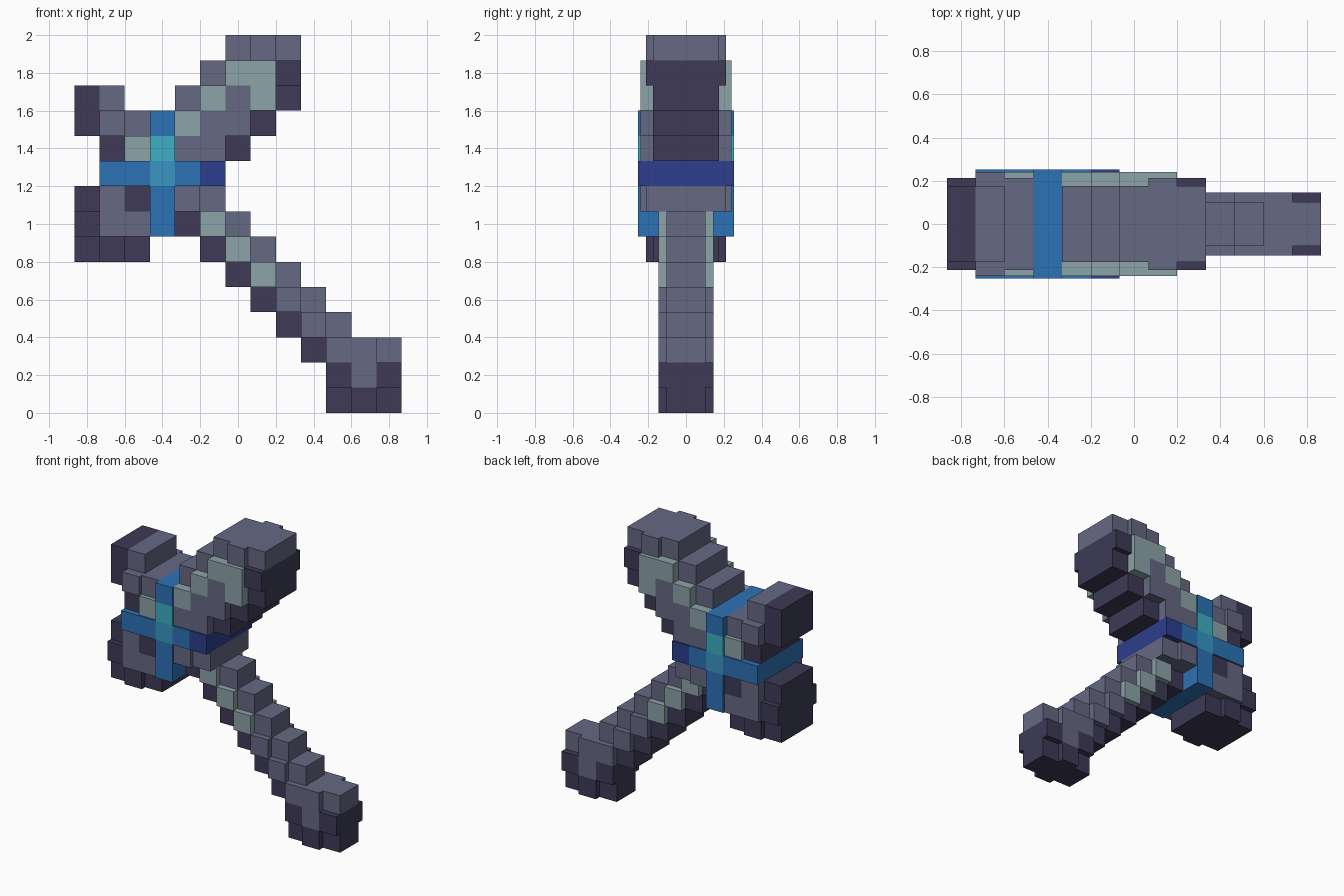
import bpy
import bmesh

if "Cube" in bpy.data.objects:
    bpy.data.objects.remove(bpy.data.objects["Cube"], do_unlink=True)

CELL = 2 / 15
LEFT = -6.5 * CELL
TOP = 2.0

# Colours (sRGB hex), keyed by the first letter of each cell
COLOURS = {
    "M": ("slate_grey", "666883"),
    "D": ("dark_slate", "3d3a56"),
    "L": ("pale_steel", "8ca3a8"),
    "B": ("bright_blue", "2c72b5"),
    "N": ("navy_blue", "2c3e8e"),
    "T": ("turquoise", "3eafc3"),
    "C": ("sky_blue", "3896c3"),
}
# Half thickness, keyed by the second letter of each cell
DEPTH = {"a": .103, "b": .145, "c": .176, "d": .213, "e": .241, "f": .253}

# Parts: (first column, first row, rows of cells from top to bottom)
PARTS = {
    "upper_left_horn": (0, 2, ["Dc Mc --",
                               "Dc Me Md",
                               "-- Dd Le"]),
    "lower_left_horn": (0, 6, ["Dc Me De",
                               "Dd Me Me",
                               "Dc Dd Dc"]),
    "right_horn": (4, 0, ["-- -- Mc Md Mc",
                          "-- Mc Le Le Dd",
                          "Mc Le Me Le Dc",
                          "Le Me Me Dc --",
                          "Me Me Dc -- --"]),
    "collar": (4, 6, ["Me Md"]),
    "vertical_band": (3, 3, ["Bf", "Tf", "Cf", "Bf", "Bf"]),
    "left_band": (1, 5, ["Bf Bf"]),
    "right_band": (4, 5, ["Bf Nf"]),
    "handle": (4, 7, ["Da Lb Ma -- -- -- --",
                      "-- Da Lb Ma -- -- --",
                      "-- -- Da Lb Ma -- --",
                      "-- -- -- Da Mb Ma --",
                      "-- -- -- -- Da Mb Ma"]),
    "pommel": (9, 12, ["Da Mb Mb Ma",
                       "-- Db Mb Db",
                       "-- Da Db Da"]),
}


def linear(hex_colour):
    values = [int(hex_colour[i:i + 2], 16) / 255 for i in (0, 2, 4)]
    return [v / 12.92 if v <= .04045 else ((v + .055) / 1.055) ** 2.4
            for v in values] + [1.0]


def make_material(name, hex_colour):
    mat = bpy.data.materials.new(name)
    mat.use_nodes = True
    mat.diffuse_color = linear(hex_colour)
    shader = next(n for n in mat.node_tree.nodes if n.type == "BSDF_PRINCIPLED")
    shader.inputs["Base Color"].default_value = mat.diffuse_color
    return mat


def read_cells(column, row, rows):
    return {(column + i, row + j): token
            for j, line in enumerate(rows)
            for i, token in enumerate(line.split()) if token != "--"}


materials = {key: make_material(*spec) for key, spec in COLOURS.items()}
cells_of = {name: read_cells(*spec) for name, spec in PARTS.items()}
thickness = {cell: DEPTH[token[1]]
             for cells in cells_of.values() for cell, token in cells.items()}


def build_part(name, cells):
    bm = bmesh.new()
    used = sorted({token[0] for token in cells.values()})

    def quad(points, slot):
        face = bm.faces.new([bm.verts.new(p) for p in points])
        face.material_index = slot

    for (c, r), token in cells.items():
        slot = used.index(token[0])
        d = thickness[c, r]
        x0, z1 = LEFT + c * CELL, TOP - r * CELL
        x1, z0 = x0 + CELL, z1 - CELL
        # Front and back
        quad([(x0, -d, z0), (x1, -d, z0), (x1, -d, z1), (x0, -d, z1)], slot)
        quad([(x0, d, z1), (x1, d, z1), (x1, d, z0), (x0, d, z0)], slot)
        # Rims, only where they stand proud of the neighbouring cell
        rims = [((c + 1, r), (x1, z0), (x1, z1)), ((c - 1, r), (x0, z1), (x0, z0)),
                ((c, r - 1), (x1, z1), (x0, z1)), ((c, r + 1), (x0, z0), (x1, z0))]
        for neighbour, (ax, az), (bx, bz) in rims:
            n = thickness.get(neighbour, 0)
            if n >= d:
                continue
            for lo, hi in ([(-d, -n), (n, d)] if n else [(-d, d)]):
                quad([(ax, lo, az), (ax, hi, az), (bx, hi, bz), (bx, lo, bz)], slot)

    bmesh.ops.remove_doubles(bm, verts=bm.verts, dist=1e-4)
    mesh = bpy.data.meshes.new(name)
    bm.to_mesh(mesh)
    bm.free()
    for key in used:
        mesh.materials.append(materials[key])
    bpy.context.collection.objects.link(bpy.data.objects.new(name, mesh))


for part_name, part_cells in cells_of.items():
    build_part(part_name, part_cells)
